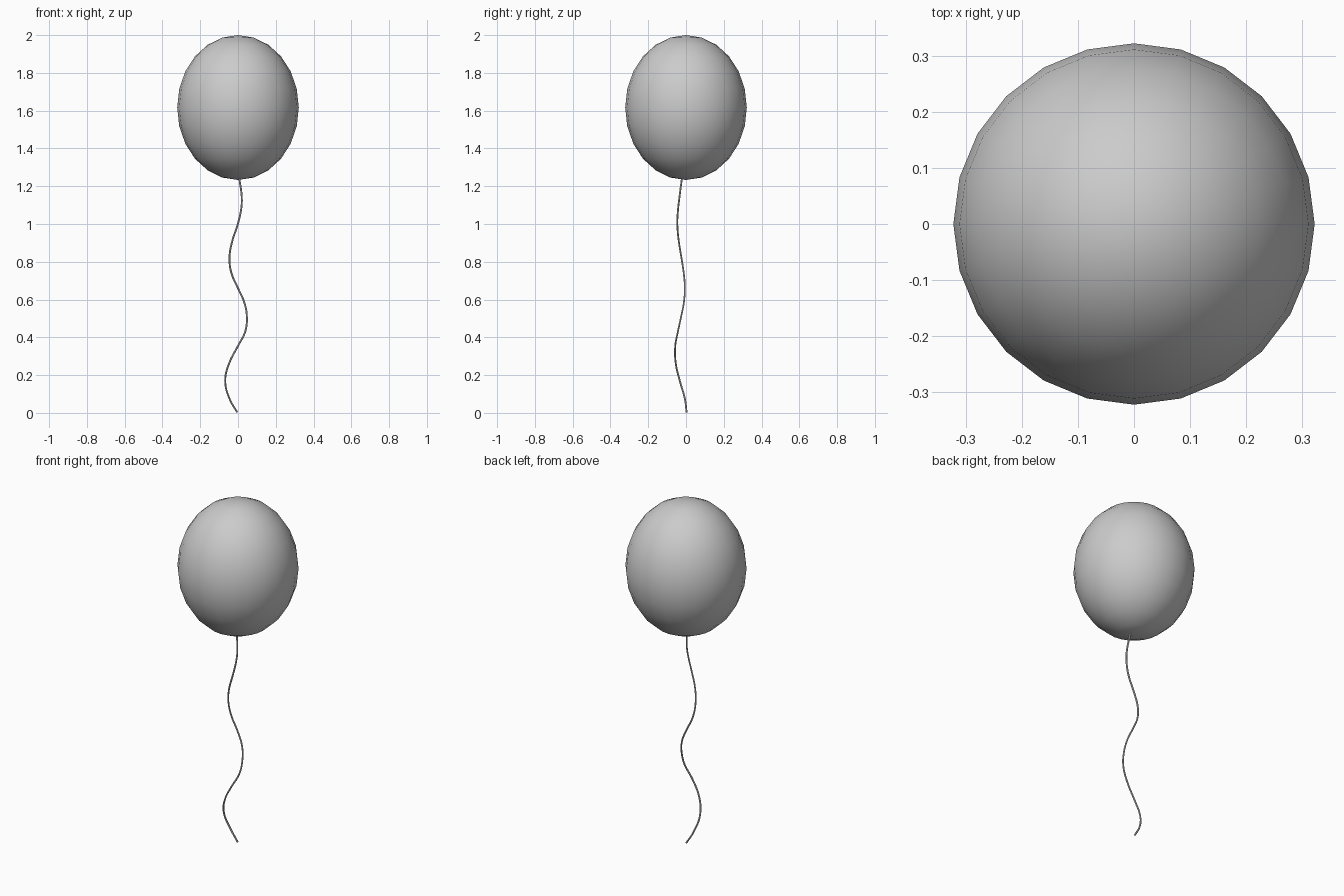
import bpy

if "Cube" in bpy.data.objects:
    bpy.data.objects.remove(bpy.data.objects["Cube"])

# Balloon: stretched sphere, 24 sides by 12 rings
R, TOP, BOTTOM = 0.322, 2.0, 1.233
bpy.ops.mesh.primitive_uv_sphere_add(segments=24, ring_count=12, radius=1,
                                     location=(0, 0, (TOP + BOTTOM) / 2))
balloon = bpy.context.object
balloon.name = "balloon"
balloon.scale = (R, R, (TOP - BOTTOM) / 2)
bpy.ops.object.transform_apply(location=False, rotation=False, scale=True)
bpy.ops.object.shade_smooth()

# String: thin wavy tube hanging from the underside
path = [(-0.004, 0.003, 0.003), (-0.055, -0.012, 0.09), (-0.068, -0.033, 0.17),
        (-0.048, -0.054, 0.26), (0.0, -0.057, 0.355), (0.038, -0.043, 0.43),
        (0.047, -0.028, 0.50), (0.035, -0.012, 0.58), (0.0, -0.006, 0.66),
        (-0.035, -0.012, 0.74), (-0.045, -0.024, 0.82), (-0.033, -0.037, 0.90),
        (-0.001, -0.046, 1.00), (0.017, -0.042, 1.08), (0.020, -0.035, 1.14),
        (0.007, -0.022, 1.24)]
# The lowest waves swing out gradually from the loose end
path[1] = (-0.045, -0.006, 0.075)

curve = bpy.data.curves.new("string", "CURVE")
curve.dimensions = "3D"
curve.bevel_depth = 0.005
curve.bevel_resolution = 1
curve.resolution_u = 4
curve.use_fill_caps = True
spline = curve.splines.new("BEZIER")
spline.bezier_points.add(len(path) - 1)
for point, co in zip(spline.bezier_points, path):
    point.co = co
    point.handle_left_type = point.handle_right_type = "AUTO"
string = bpy.data.objects.new("string", curve)
bpy.context.collection.objects.link(string)

# Turn the string into a smooth mesh
bpy.ops.object.select_all(action="DESELECT")
string.select_set(True)
bpy.context.view_layer.objects.active = string
bpy.ops.object.convert(target="MESH")
bpy.ops.object.shade_smooth_by_angle()
